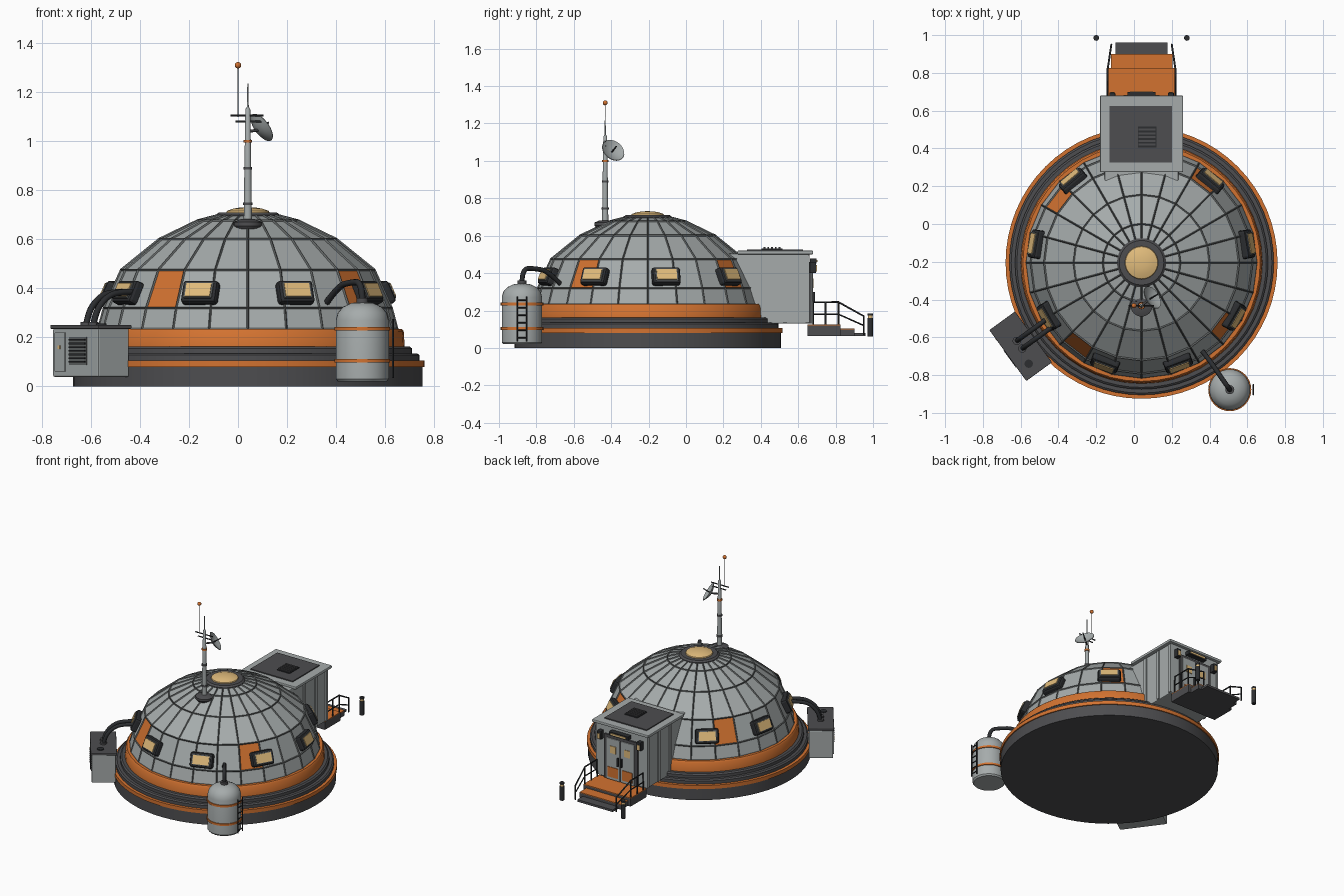
import bpy, bmesh
from math import radians, cos, sin, pi
from mathutils import Matrix, Vector

cube = bpy.data.objects.get("Cube")
if cube:
    bpy.data.objects.remove(cube)


def material(name, color):
    m = bpy.data.materials.new(name)
    m.use_nodes = True
    m.diffuse_color = (*color, 1)
    m.node_tree.nodes["Principled BSDF"].inputs["Base Color"].default_value = (*color, 1)
    return m


PANEL = material("panel grey", (0.38, 0.41, 0.41))
SEAM = material("seam grey", (0.12, 0.13, 0.13))
DARK = material("dark grey", (0.075, 0.075, 0.08))
BLACK = material("near black", (0.025, 0.027, 0.03))
ORANGE = material("orange", (0.65, 0.17, 0.03))
AMBER = material("amber glass", (0.75, 0.5, 0.2))
CX, CY = 0.04, -0.205
HUB = Matrix.Translation((CX, CY, 0))


def finish(name, bm, mats, matrix=Matrix(), smooth=False, bevel=0):
    bmesh.ops.recalc_face_normals(bm, faces=bm.faces)
    me = bpy.data.meshes.new(name)
    bm.to_mesh(me)
    bm.free()
    ob = bpy.data.objects.new(name, me)
    bpy.context.collection.objects.link(ob)
    for m in mats:
        me.materials.append(m)
    ob.matrix_world = matrix
    if bevel:
        mod = ob.modifiers.new("bevel", "BEVEL")
        mod.width, mod.segments = bevel, 2
    if smooth:
        bpy.ops.object.select_all(action="DESELECT")
        ob.select_set(True)
        bpy.context.view_layer.objects.active = ob
        bpy.ops.object.shade_smooth_by_angle(angle=radians(35))
    return ob


def box(name, loc, size, mat, matrix=Matrix(), bevel=0):
    bm = bmesh.new()
    bmesh.ops.create_cube(bm, size=1, matrix=Matrix.Diagonal((*size, 1)))
    return finish(name, bm, [mat], matrix @ Matrix.Translation(loc), bevel=bevel)


def span(name, x, y, z, mat, bevel=0):
    """Box given by its extent along each axis."""
    lim = (x, y, z)
    return box(name, [(a + b) / 2 for a, b in lim], [b - a for a, b in lim], mat, bevel=bevel)


def lathe(name, profile, mat, matrix=Matrix(), n=32, smooth=True):
    """Revolve (radius, height) points and cap the open ends."""
    bm = bmesh.new()
    rings = [[bm.verts.new((r * cos(2 * pi * i / n), r * sin(2 * pi * i / n), z))
              for i in range(n)] for r, z in profile]
    for a, b in zip(rings, rings[1:]):
        for i in range(n):
            j = (i + 1) % n
            bm.faces.new((a[i], a[j], b[j], b[i]))
    bm.faces.new(rings[0])
    bm.faces.new(rings[-1])
    return finish(name, bm, mat if isinstance(mat, list) else [mat], matrix, smooth)


def pipe(name, points, radius, mat, curved=False):
    cu = bpy.data.curves.new(name, "CURVE")
    cu.dimensions = "3D"
    cu.bevel_depth, cu.bevel_resolution, cu.use_fill_caps = radius, 2, True
    sp = cu.splines.new("NURBS" if curved else "POLY")
    sp.points.add(len(points) - 1)
    for p, co in zip(sp.points, points):
        p.co = (*co, 1)
    if curved:
        sp.use_endpoint_u, sp.order_u = True, 3
    cu.materials.append(mat)
    ob = bpy.data.objects.new(name, cu)
    bpy.context.collection.objects.link(ob)


# Foundation rings
lathe("foundation", [(0.713, 0), (0.713, 0.08)], DARK, HUB, 64)
lathe("foundation_band", [(0.72, 0.08), (0.72, 0.106)], ORANGE, HUB, 64)
lathe("lower_step", [(0.70, 0.106), (0.70, 0.128), (0.69, 0.135)], DARK, HUB, 64)
lathe("upper_step", [(0.67, 0.135), (0.67, 0.155), (0.66, 0.163)], DARK, HUB, 64)
lathe("dome_skirt", [(0.64, 0.163), (0.636, 0.225), (0.628, 0.235)], ORANGE, HUB, 48)

# Panelled dome with four coloured panels in the window row, and raised seams
SHELL = [(0.61, 0.235), (0.585, 0.32), (0.515, 0.475), (0.36, 0.60), (0.205, 0.675), (0.11, 0.70)]
dome = lathe("dome", SHELL, [PANEL, ORANGE], HUB, 24, smooth=False)
for f in dome.data.polygons:
    c = f.center
    sector = int((Vector((1, 0)).angle_signed(Vector((c.x, c.y)), 0) * -1 % (2 * pi)) / (pi / 12)) if c.xy.length > 0.01 else -1
    if 0.35 < c.z < 0.45 and sector in (3, 9, 15, 21):
        f.material_index = 1
seams = lathe("dome_seams", SHELL, SEAM, HUB, 24, smooth=False)
wire = seams.modifiers.new("seams", "WIREFRAME")
wire.thickness, wire.offset, wire.use_even_offset = 0.013, 0, False

# Skylight
lathe("skylight_collar", [(0.13, 0.685), (0.13, 0.70), (0.118, 0.71), (0.09, 0.71)], DARK, HUB)
lathe("skylight_glass", [(0.09, 0.705), (0.085, 0.716), (0.06, 0.725), (0.03, 0.73), (0.005, 0.731)], AMBER, HUB)

# Windows all round except at the airlock
for k in range(9):
    ang = 10 + 40 * k
    if ang == 90:
        continue
    m = (HUB @ Matrix.Rotation(radians(ang), 4, "Z") @ Matrix.Translation((0.563, 0, 0.381))
         @ Matrix.Rotation(radians(-24), 4, "Y"))
    box("window_frame", (0, 0, 0), (0.05, 0.152, 0.098), BLACK, m, 0.014)
    box("window_rim", (0.025, 0, 0), (0.01, 0.122, 0.07), SEAM, m, 0.003)
    box("window_glass", (0.03, 0, 0), (0.008, 0.108, 0.058), AMBER, m)

# Airlock body, corner posts and roof
span("airlock", (-0.155, 0.235), (0.2, 0.66), (0.13, 0.505), PANEL, 0.006)
for x in (-0.157, 0.237):
    for y in (0.40, 0.53, 0.65):
        box("airlock_post", (x, y, 0.315), (0.012, 0.022, 0.36), PANEL)
span("airlock_roof", (-0.18, 0.26), (0.275, 0.68), (0.50, 0.52), PANEL, 0.005)
span("roof_panel", (-0.13, 0.20), (0.325, 0.625), (0.52, 0.527), DARK)
span("roof_hatch", (0.02, 0.12), (0.405, 0.515), (0.525, 0.532), BLACK)
for i in range(5):
    box("hatch_slat", (0.07, 0.42 + i * 0.02, 0.535), (0.09, 0.01, 0.008), DARK)

# Double door
span("door_frame", (-0.09, 0.17), (0.655, 0.672), (0.13, 0.44), DARK)
for s in (-1, 1):
    x = 0.04 + s * 0.056
    box("door_leaf", (x, 0.672, 0.275), (0.104, 0.012, 0.29), PANEL, bevel=0.003)
    box("door_kick_plate", (x, 0.679, 0.185), (0.08, 0.006, 0.07), ORANGE)
    box("door_window", (x, 0.679, 0.345), (0.045, 0.006, 0.05), AMBER)
    box("door_handle", (0.04 + s * 0.014, 0.684, 0.27), (0.008, 0.014, 0.06), BLACK)
    lx = 0.04 + s * 0.155
    box("door_lamp_housing", (lx, 0.678, 0.43), (0.032, 0.035, 0.06), BLACK, bevel=0.004)
    box("door_lamp", (lx, 0.697, 0.425), (0.02, 0.006, 0.035), AMBER)
box("door_header", (0.04, 0.68, 0.465), (0.15, 0.036, 0.025), BLACK)
box("door_header_light", (0.04, 0.699, 0.465), (0.12, 0.006, 0.012), AMBER)

# Landing, steps and railings
for name, half, y0, y1, top in (("landing", 0.185, 0.65, 0.825, 0.12),
                                ("middle_step", 0.163, 0.82, 0.90, 0.098),
                                ("lower_step_tread", 0.138, 0.895, 0.96, 0.08)):
    span(name, (0.04 - half, 0.04 + half), (y0, y1), (0.065, top), DARK)
    if name != "lower_step_tread":
        span(name + "_tread", (0.04 - half, 0.04 + half), (y0, y1), (top, top + 0.005), ORANGE)
for s in (-1, 1):
    x, xe = 0.04 + s * 0.18, 0.04 + s * 0.16
    pipe("handrail", [(x, 0.68, 0.12), (x, 0.68, 0.245), (x, 0.815, 0.245), (xe, 0.95, 0.17), (xe, 0.95, 0.07)], 0.005, BLACK)
    pipe("mid_rail", [(x, 0.68, 0.18), (x, 0.815, 0.18), (xe, 0.95, 0.12)], 0.004, BLACK)
    for y in (0.745, 0.815):
        pipe("rail_post", [(x, y, 0.11), (x, y, 0.245)], 0.005, BLACK)
    # Marker bollards
    spot = Matrix.Translation((0.04 + s * 0.24, 0.985, 0))
    lathe("bollard", [(0.015, 0.06), (0.015, 0.16)], BLACK, spot, 16)
    lathe("bollard_light", [(0.013, 0.16), (0.013, 0.173)], AMBER, spot, 16)
    lathe("bollard_cap", [(0.015, 0.173), (0.015, 0.185)], BLACK, spot, 16)

# Storage tank with bands, ladder and feed pipe
TX, TY = 0.507, -0.877
tank = Matrix.Translation((TX, TY, 0))
lathe("tank", [(0.10, 0.02), (0.108, 0.03), (0.108, 0.27), (0.1, 0.30), (0.078, 0.325), (0.045, 0.34), (0.01, 0.345)], PANEL, tank)
for z in (0.104, 0.235):
    lathe("tank_band", [(0.114, z - 0.007), (0.114, z + 0.007)], ORANGE, tank)
lathe("tank_valve", [(0.024, 0.33), (0.024, 0.36)], DARK, tank, 16)
for s in (-1, 1):
    pipe("ladder_rail", [(TX + 0.125, TY + s * 0.026, 0.035), (TX + 0.125, TY + s * 0.026, 0.275)], 0.004, BLACK)
for i in range(6):
    z = 0.055 + i * 0.04
    pipe("ladder_rung", [(TX + 0.125, TY - 0.026, z), (TX + 0.125, TY + 0.026, z)], 0.0035, BLACK)
pipe("tank_pipe", [(TX, TY, 0.34), (TX, TY, 0.425), (0.46, -0.81, 0.425), (0.41, -0.735, 0.41), (0.36, -0.67, 0.34)], 0.013, BLACK, True)

# Generator cabinet: local x points outward, local y along the wall
gen = Matrix.Translation((-0.60, -0.647, 0)) @ Matrix.Rotation(radians(216), 4, "Z")
box("generator", (0, 0, 0.137), (0.155, 0.318, 0.197), PANEL, gen, 0.006)
box("generator_lid", (0, 0, 0.243), (0.168, 0.333, 0.016), DARK, gen, 0.003)
box("generator_vent", (0.078, 0.02, 0.145), (0.006, 0.12, 0.115), SEAM, gen)
for i in range(7):
    box("vent_slat", (0.083, 0.02, 0.10 + i * 0.015), (0.008, 0.11, 0.007), BLACK, gen)
box("generator_door", (0.079, -0.105, 0.14), (0.008, 0.07, 0.16), PANEL, gen, 0.003)
box("generator_lamp", (0.084, -0.105, 0.16), (0.004, 0.014, 0.014), AMBER, gen)
lathe("generator_port", [(0.022, 0.25), (0.022, 0.256)], BLACK, gen @ Matrix.Translation((0.02, 0.1, 0)), 16)
for y in (-0.035, 0.015):
    path = [(0, y, 0.24), (-0.01, y, 0.30), (-0.06, y, 0.36), (-0.12, y, 0.385), (-0.20, y, 0.385)]
    pipe("generator_pipe", [gen @ Vector(p) for p in path], 0.013, BLACK, True)
    lathe("pipe_flange", [(0.022, 0.25), (0.022, 0.262)], DARK, gen @ Matrix.Translation((0, y, 0)), 16)

# Mast
MX, MY = 0.04, -0.432
mast = Matrix.Translation((MX, MY, 0))
lathe("mast_foot", [(0.04, 0.63), (0.058, 0.655), (0.058, 0.67), (0.03, 0.682)], DARK, mast, 24)
lathe("mast_pole", [(0.017, 0.66), (0.014, 0.89), (0.010, 1.13), (0.004, 1.14), (0.002, 1.235)], PANEL, mast, 16)
for z, r, m in ((0.745, 0.02, DARK), (0.89, 0.018, DARK), (1.0, 0.018, ORANGE)):
    lathe("mast_collar", [(r, z - 0.006), (r, z + 0.006)], m, mast, 16)
pipe("upper_arm", [(-0.03, MY, 1.105), (0.105, MY, 1.105)], 0.004, BLACK)
pipe("lower_arm", [(-0.01, MY, 1.08), (0.095, MY, 1.08)], 0.004, BLACK)
pipe("whip_aerial", [(0, MY, 1.10), (0, MY, 1.31)], 0.002, SEAM)
bm = bmesh.new()
bmesh.ops.create_uvsphere(bm, u_segments=16, v_segments=10, radius=0.013)
finish("aerial_beacon", bm, [ORANGE], Matrix.Translation((0, MY, 1.31)), True)

# Dish
aim = Vector((0.72, 0.43, 0.53)).normalized()
dish = Matrix.Translation((0.092, -0.392, 1.053)) @ aim.to_track_quat("Z", "Y").to_matrix().to_4x4()
lathe("dish", [(0.012, -0.016), (0.04, -0.008), (0.066, 0.006), (0.064, 0.009), (0.04, -0.003), (0.012, -0.011)], PANEL, dish)
pipe("dish_feed", [dish @ Vector((0, 0, -0.012)), dish @ Vector((0, 0, 0.045))], 0.004, BLACK)
pipe("dish_bracket", [(MX, MY, 1.04), dish @ Vector((0, 0, -0.014))], 0.006, DARK)
